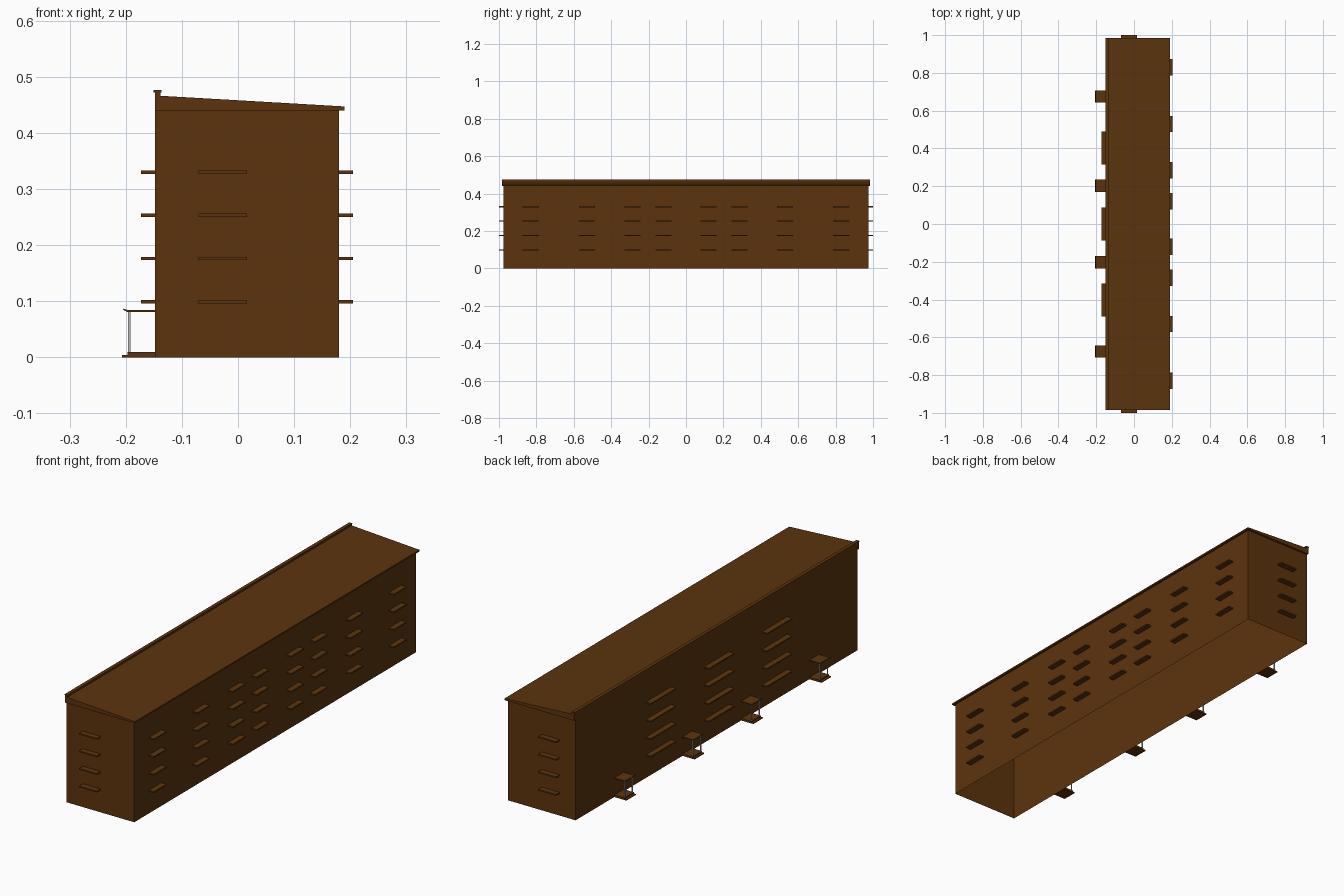
import bpy
import bmesh

cube = bpy.data.objects.get("Cube")
if cube:
    bpy.data.objects.remove(cube, do_unlink=True)


def material(name, color):
    mat = bpy.data.materials.new(name)
    mat.use_nodes = True
    mat.diffuse_color = color
    mat.node_tree.nodes["Principled BSDF"].inputs["Base Color"].default_value = color
    return mat


BROWN = material("brown", (0.105, 0.034, 0.004, 1))
GREY = material("light grey", (0.5, 0.5, 0.5, 1))


def finish(name, bm, mat):
    bmesh.ops.recalc_face_normals(bm, faces=bm.faces)
    mesh = bpy.data.meshes.new(name)
    bm.to_mesh(mesh)
    bm.free()
    mesh.materials.append(mat)
    obj = bpy.data.objects.new(name, mesh)
    bpy.context.collection.objects.link(obj)
    return obj


def extrude_profile(name, points, y0, y1, mat):
    """Extrude an x-z outline along y."""
    bm = bmesh.new()
    face = bm.faces.new([bm.verts.new((x, y0, z)) for x, z in points])
    out = bmesh.ops.extrude_face_region(bm, geom=[face])
    verts = [v for v in out["geom"] if isinstance(v, bmesh.types.BMVert)]
    bmesh.ops.translate(bm, verts=verts, vec=(0, y1 - y0, 0))
    return finish(name, bm, mat)


def box(name, x0, x1, y0, y1, z0, z1, mat=BROWN):
    return extrude_profile(name, [(x0, z0), (x1, z0), (x1, z1), (x0, z1)], y0, y1, mat)


LEFT, RIGHT, END, EAVES = -0.148, 0.18, 0.975, 0.44

# Thin-walled body, open underneath
body = box("walls", LEFT, RIGHT, -END, END, 0, EAVES)
bm = bmesh.new()
bm.from_mesh(body.data)
floor = [f for f in bm.faces if f.calc_center_median().z < 0.001]
bmesh.ops.delete(bm, geom=floor, context="FACES_ONLY")
bm.to_mesh(body.data)
bm.free()

# Sloping roof with a raised parapet and its cap
extrude_profile("roof", [(LEFT, EAVES), (0.19, EAVES), (0.19, 0.447), (-0.138, 0.466),
                         (-0.138, 0.472), (LEFT, 0.472)], -0.985, 0.985, BROWN)
box("parapet_cap", -0.151, -0.136, -0.985, 0.985, 0.472, 0.476)

# Balcony slabs on every upper floor
for level, z in enumerate((0.099, 0.176, 0.253, 0.33), 1):
    lo, hi = z - 0.003, z + 0.003
    for side in (-1, 1):
        for y in (0.12, 0.285, 0.53, 0.83):
            box(f"right_balcony_{level}", RIGHT, 0.205,
                side * y - 0.043, side * y + 0.043, lo, hi)
        box(f"end_balcony_{level}", -0.07, 0.016,
            *sorted((side * END, side * 1.0)), lo, hi)
    for y in (-0.402, 0, 0.402):
        box(f"left_balcony_{level}", -0.173, LEFT, y - 0.087, y + 0.087, lo, hi)

# Entrances: two steps, a canopy with an upturned lip and two posts
for y in (-0.675, -0.203, 0.203, 0.675):
    y0, y1 = y - 0.033, y + 0.033
    box("entrance_lower_step", -0.207, LEFT, y0, y1, 0, 0.004)
    box("entrance_upper_step", -0.197, LEFT, y0, y1, 0.004, 0.009)
    extrude_profile("entrance_canopy", [(LEFT, 0.081), (-0.198, 0.081), (-0.205, 0.085),
                                        (-0.204, 0.087), (-0.197, 0.084), (LEFT, 0.084)],
                    y0, y1, BROWN)
    for py in (y - 0.027, y + 0.027):
        box("entrance_post", -0.196, -0.192, py - 0.002, py + 0.002, 0.009, 0.081, GREY)
